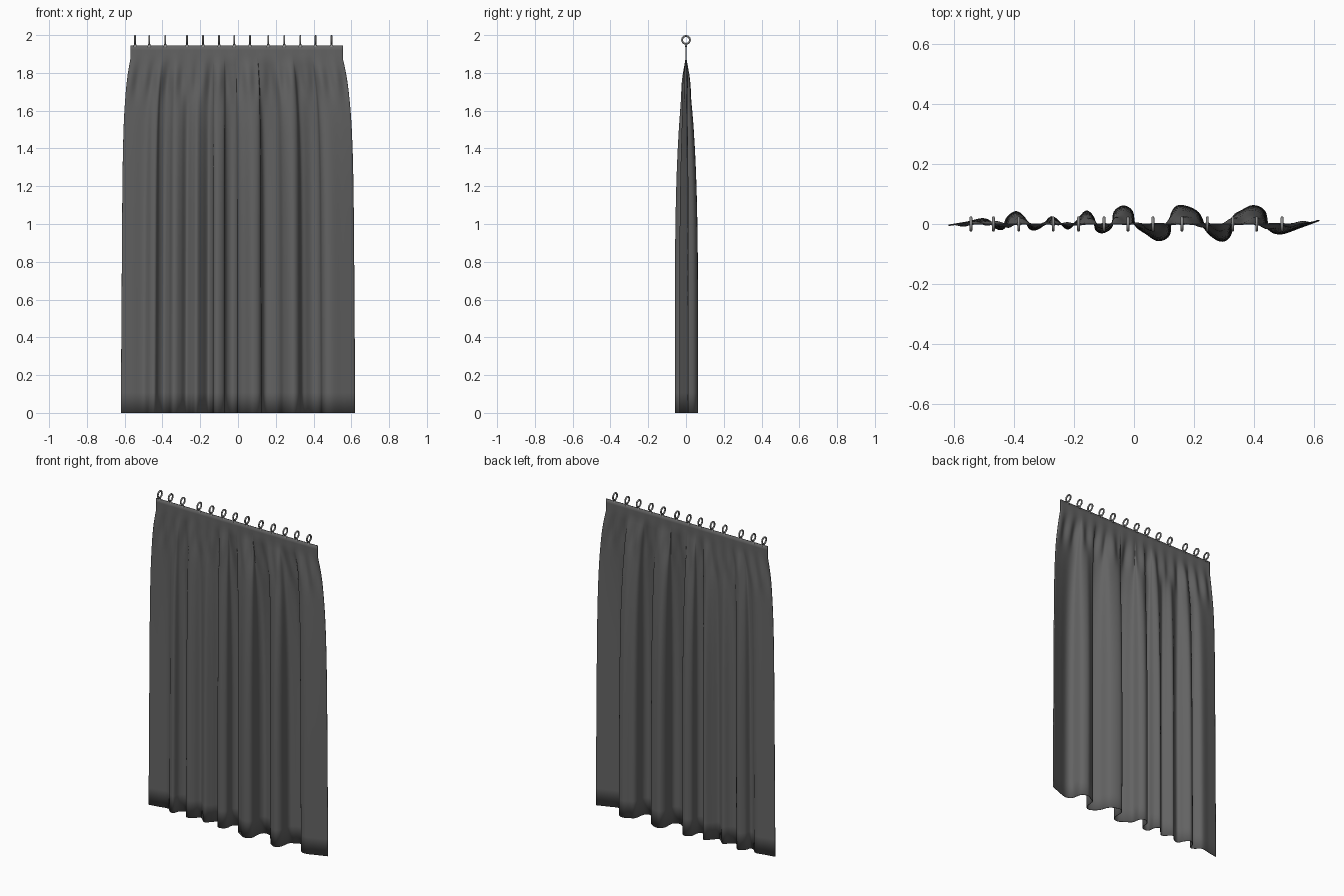
import bpy, bmesh, math
from mathutils import Vector

if "Cube" in bpy.data.objects:
    bpy.data.objects.remove(bpy.data.objects["Cube"])


def material(name, v):
    m = bpy.data.materials.new(name)
    m.diffuse_color = (v, v, v, 1)
    m.use_nodes = True
    m.node_tree.nodes["Principled BSDF"].inputs["Base Color"].default_value = m.diffuse_color
    return m


fabric = material("charcoal fabric", 0.125)
metal = material("grey metal", 0.26)

# Fold line of the bottom hem, seen from above (x, y)
HEM = [(-.62, -.004), (-.56, .006), (-.50, .017), (-.465, -.012), (-.44, -.016), (-.425, .02),
       (-.395, .041), (-.368, .02), (-.35, -.014), (-.33, -.019), (-.305, -.004), (-.275, .024),
       (-.245, .0), (-.22, -.016), (-.192, .01), (-.16, .043), (-.135, .02), (-.128, -.018),
       (-.105, -.029), (-.075, -.01), (-.066, .04), (-.035, .06), (-.006, .042), (.005, -.005),
       (.04, -.032), (.08, -.055), (.118, -.036), (.126, .035), (.155, .062), (.215, .038),
       (.245, -.025), (.29, -.057), (.322, -.038), (.335, .025), (.362, .045), (.40, .061),
       (.437, .042), (.452, -.015), (.49, -.033), (.555, -.012), (.62, .012)]
RINGS = [-.545, -.47, -.385, -.27, -.185, -.10, -.02, .063, .16, .245, .33, .41, .495]
TOP, BAND = 1.945, 1.87


def smooth_path(pts, steps):
    """Catmull-Rom curve through the points."""
    p = [Vector(q) for q in pts]
    p = [2 * p[0] - p[1]] + p + [2 * p[-1] - p[-2]]
    out = []
    for i in range(1, len(p) - 2):
        a, b, c, d = p[i - 1:i + 3]
        for k in range(steps):
            t = k / steps
            out.append(.5 * (2 * b + (c - a) * t + (2 * a - 5 * b + 4 * c - d) * t * t
                             + (3 * b - a - 3 * c + d) * t ** 3))
    return out + [p[-2]]


# Curtain: hem line swept upwards while the folds flatten into the top band
bm = bmesh.new()
path = smooth_path(HEM, 7)
heights = [1.5 * i / 14 for i in range(14)] + [1.5 + (TOP - 1.5) * i / 18 for i in range(19)]
rows = []
for z in heights:
    t = min(z / BAND, 1)
    depth = 1 - t ** 4.5
    spread = 1 - .02 * t - .072 * t ** 9
    shift = -.007 * t ** 6
    pinch = .007 * math.exp(-((z - 1.76) / .09) ** 2)      # small gathers under the band
    row = []
    for p in path:
        y = p.y * depth + pinch * math.sin(p.x * 2 * math.pi / .083)
        row.append(bm.verts.new((p.x * spread + shift, y, z)))
    rows.append(row)
for r0, r1 in zip(rows, rows[1:]):
    for i in range(len(path) - 1):
        bm.faces.new((r0[i], r0[i + 1], r1[i + 1], r1[i]))
me = bpy.data.meshes.new("curtain")
bm.to_mesh(me)
bm.free()
curtain = bpy.data.objects.new("curtain", me)
bpy.context.collection.objects.link(curtain)
me.materials.append(fabric)
for f in me.polygons:
    f.use_smooth = True
sol = curtain.modifiers.new("cloth thickness", 'SOLIDIFY')
sol.thickness = .004
sol.offset = 0

# Hanging rings, each with a small clip gripping the band
for x in RINGS:
    bpy.ops.mesh.primitive_torus_add(major_segments=28, minor_segments=10, major_radius=.0205,
                                     minor_radius=.005, location=(x, 0, 1.9745),
                                     rotation=(0, math.pi / 2, 0))
    ring = bpy.context.object
    ring.name = "curtain_ring"
    ring.data.materials.append(metal)
    bpy.ops.object.shade_smooth()
    bpy.ops.mesh.primitive_cone_add(vertices=12, radius1=.010, radius2=.004, depth=.02,
                                    location=(x, 0, 1.947))
    clip = bpy.context.object
    clip.name = "ring_clip"
    clip.scale.y = .5
    clip.data.materials.append(metal)
    bpy.ops.object.shade_smooth_by_angle()
